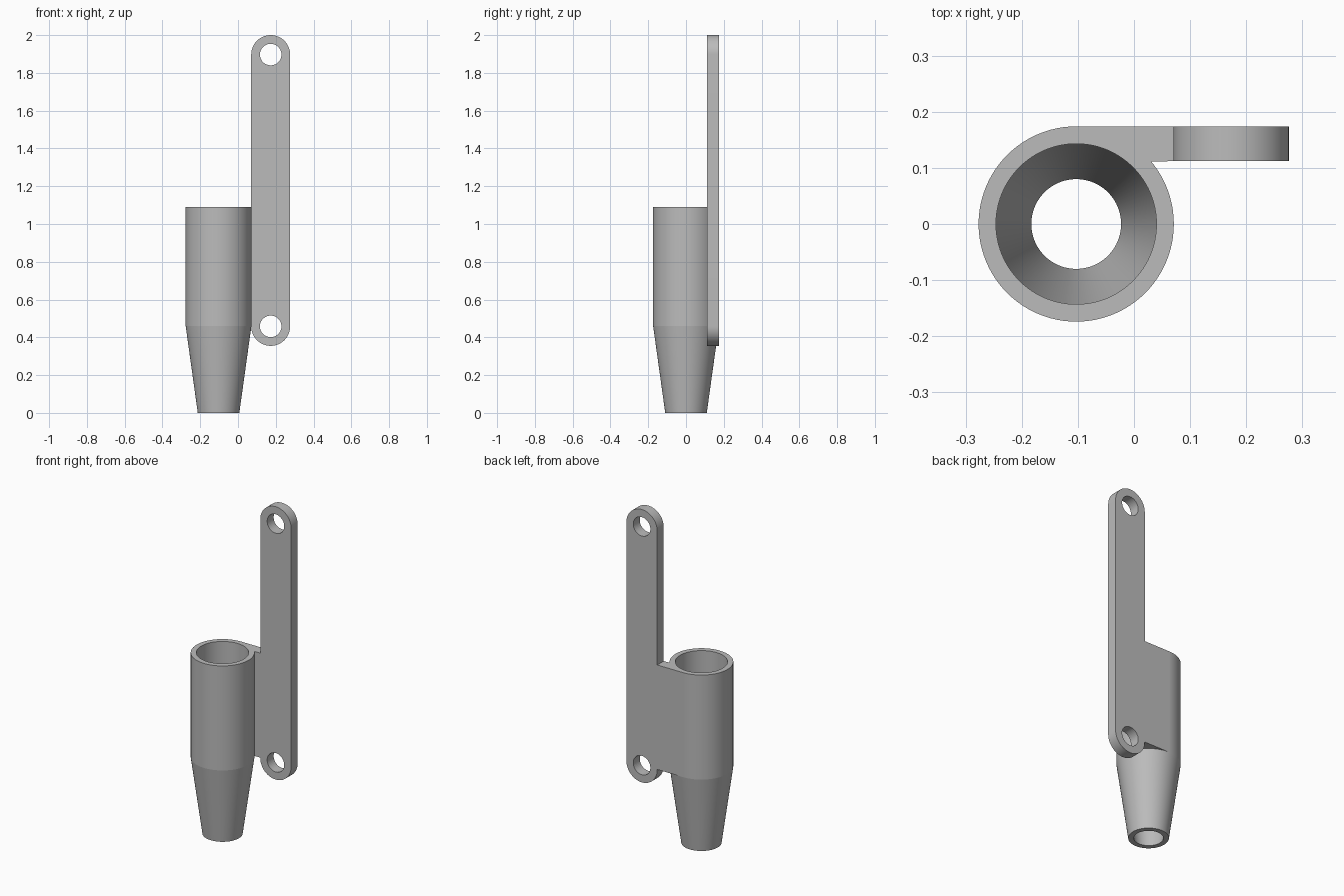
import bpy, bmesh
from math import sin, cos, pi, sqrt, atan2

cube = bpy.data.objects.get("Cube")
if cube:
    bpy.data.objects.remove(cube, do_unlink=True)

# Shared dimensions
TUBE_X, TUBE_R = -0.103, 0.174
BACK_Y, THICK = 0.174, 0.062
FRONT_Y = BACK_Y - THICK
STRAP_X, STRAP_R = 0.173, 0.103
LOW_Z, HIGH_Z = 0.458, 1.897
SHOULDER_Z, RIM_Z = 0.46, 1.09

grey = bpy.data.materials.new("plain grey")
grey.use_nodes = True
colour = (0.5, 0.5, 0.5, 1)
grey.diffuse_color = colour
grey.node_tree.nodes["Principled BSDF"].inputs["Base Color"].default_value = colour


def arc(cx, cy, r, start, end, n):
    return [(cx + r * cos(start + (end - start) * i / n),
             cy + r * sin(start + (end - start) * i / n)) for i in range(n + 1)]


def finish(name, bm, thickness=0):
    bmesh.ops.recalc_face_normals(bm, faces=bm.faces)
    mesh = bpy.data.meshes.new(name)
    bm.to_mesh(mesh)
    bm.free()
    obj = bpy.data.objects.new(name, mesh)
    bpy.context.collection.objects.link(obj)
    mesh.materials.append(grey)
    bpy.ops.object.select_all(action='DESELECT')
    obj.select_set(True)
    bpy.context.view_layer.objects.active = obj
    if thickness:
        mod = obj.modifiers.new("thickness", 'SOLIDIFY')
        mod.thickness, mod.offset = thickness, 0
        bpy.ops.object.modifier_apply(modifier=mod.name)
    bpy.ops.object.shade_smooth_by_angle(angle=0.1)
    return obj


def add_loop(bm, points):
    verts = [bm.verts.new(p) for p in points]
    return [bm.edges.new((a, b)) for a, b in zip(verts, verts[1:] + verts[:1])]


# Hollow tapered tube, lathed from its wall section
wall = [(0.11, 0), (TUBE_R, SHOULDER_Z), (TUBE_R, RIM_Z),
        (0.143, RIM_Z), (0.143, SHOULDER_Z), (0.08, 0)]
bm = bmesh.new()
section = add_loop(bm, [(TUBE_X + r, 0, z) for r, z in wall])
bmesh.ops.spin(bm, geom=section, cent=(TUBE_X, 0, 0), axis=(0, 0, 1),
               angle=2 * pi, steps=96, use_merge=True)
bmesh.ops.remove_doubles(bm, verts=bm.verts, dist=0.0001)
finish("tapered_tube", bm)

# Mounting strap with rounded ends and a hole at each end
bm = bmesh.new()
outline = arc(STRAP_X, HIGH_Z, STRAP_R, 0, pi, 32) + arc(STRAP_X, LOW_Z, STRAP_R, pi, 2 * pi, 32)
holes = [arc(STRAP_X, z, 0.057, 0, 2 * pi, 48)[:-1] for z in (LOW_Z, HIGH_Z)]
edges = []
for loop in [outline] + holes:
    edges += add_loop(bm, [(x, BACK_Y - THICK / 2, z) for x, z in loop])
bmesh.ops.triangle_fill(bm, use_beauty=True, edges=edges)
finish("mounting_strap", bm, THICK)

# Web joining the tube to the strap, following the tube's outer wall
bm = bmesh.new()
corner = atan2(FRONT_Y, sqrt(TUBE_R ** 2 - FRONT_Y ** 2))
edge_x = STRAP_X - STRAP_R
plan = [(edge_x, BACK_Y), (edge_x, FRONT_Y)] + arc(TUBE_X, 0, TUBE_R - 0.001, corner, pi / 2, 16)
plan[-1] = (TUBE_X, BACK_Y)
base = bm.faces.new([bm.verts.new((x, y, (SHOULDER_Z + RIM_Z) / 2)) for x, y in plan])
finish("joining_web", bm, RIM_Z - SHOULDER_Z)
